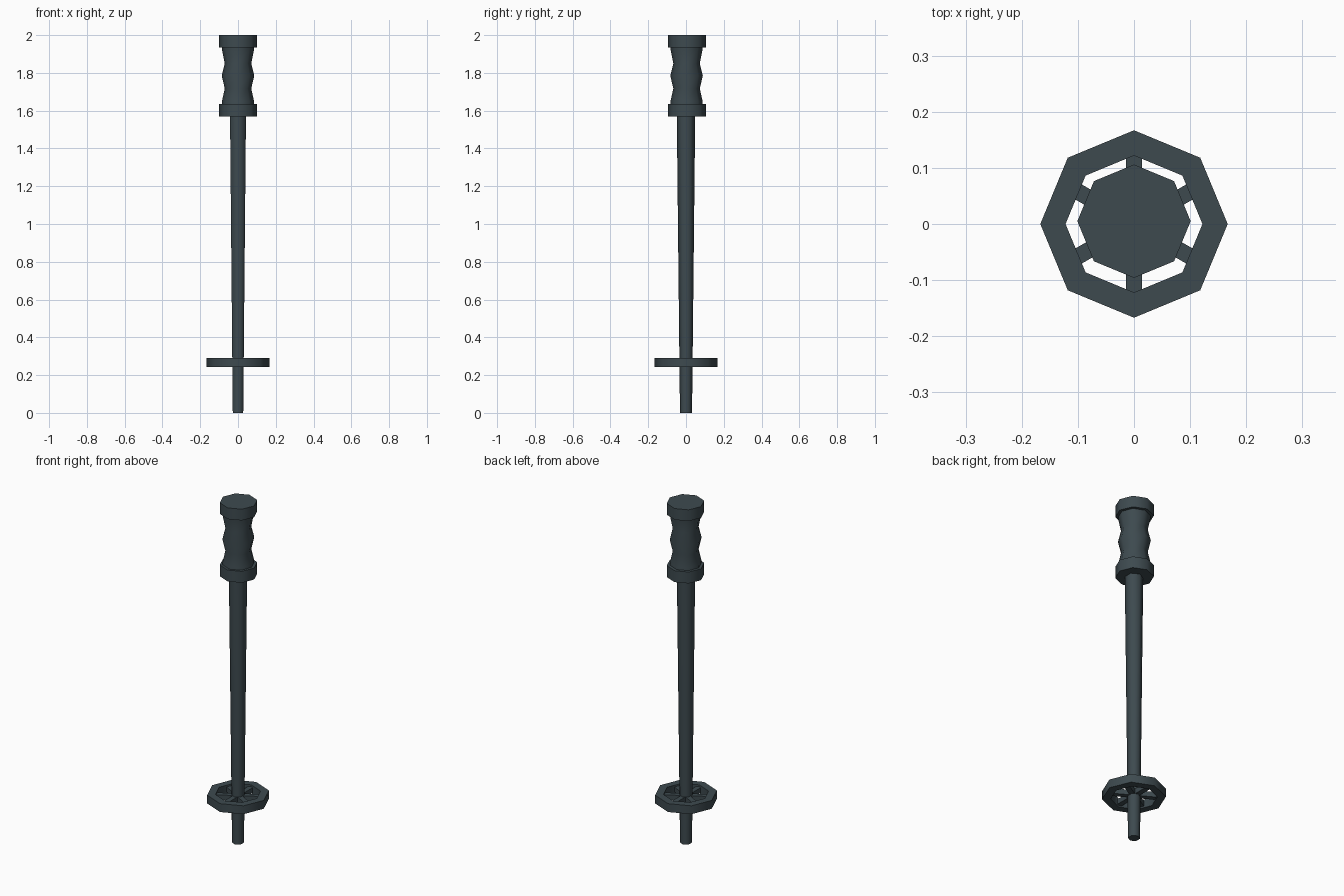
import bpy, bmesh, math
from mathutils import Matrix

if "Cube" in bpy.data.objects:
    bpy.data.objects.remove(bpy.data.objects["Cube"])

slate = bpy.data.materials.new("dark_slate")
slate.diffuse_color = (0.047, 0.068, 0.078, 1)
slate.use_nodes = True
slate.node_tree.nodes["Principled BSDF"].inputs["Base Color"].default_value = slate.diffuse_color


def finish(name, bm):
    bmesh.ops.recalc_face_normals(bm, faces=bm.faces)
    me = bpy.data.meshes.new(name)
    bm.to_mesh(me)
    bm.free()
    me.materials.append(slate)
    ob = bpy.data.objects.new(name, me)
    bpy.context.collection.objects.link(ob)
    bpy.ops.object.select_all(action='DESELECT')
    ob.select_set(True)
    bpy.context.view_layer.objects.active = ob
    bpy.ops.object.shade_smooth_by_angle(angle=math.radians(65))
    return ob


def lathe(name, profile, sides, start=0.0, y=0.0, closed=False):
    """Turn an (r, z) profile round z; ends are capped unless the profile is a loop."""
    bm = bmesh.new()
    rings = []
    for r, z in profile:
        rings.append([bm.verts.new((r * math.cos(start + 2 * math.pi * i / sides),
                                    y + r * math.sin(start + 2 * math.pi * i / sides), z))
                      for i in range(sides)])
    pairs = list(zip(rings, rings[1:]))
    if closed:
        pairs.append((rings[-1], rings[0]))
    else:
        bm.faces.new(rings[0])
        bm.faces.new(rings[-1])
    for a, b in pairs:
        for i in range(sides):
            j = (i + 1) % sides
            bm.faces.new((a[i], a[j], b[j], b[i]))
    return finish(name, bm)


# Tapered hexagonal shaft
lathe("shaft", [(0.032, 0), (0.049, 1.60)], 6, start=math.pi / 6)

# Wavy hand grip between two collars
lathe("grip", [(0.085, 1.60), (0.085, 1.65), (0.070, 1.717), (0.086, 1.785),
               (0.070, 1.85), (0.085, 1.925), (0.085, 1.95)], 8, y=0.003)
lathe("grip_lower_collar", [(0.101, 1.568), (0.101, 1.635)], 8, y=0.005)
lathe("grip_top_cap", [(0.101, 1.934), (0.101, 2.0)], 8, y=0.005)

# Basket ring
lathe("basket_ring", [(0.122, 0.242), (0.167, 0.242), (0.167, 0.291), (0.122, 0.291)],
      8, closed=True)

# Six basket spokes
bm = bmesh.new()
for i in range(6):
    m = (Matrix.Rotation(math.radians(30 + 60 * i), 4, 'Z')
         @ Matrix.Translation((0.075, 0, 0.266))
         @ Matrix.Diagonal((0.10, 0.029, 0.03, 1)))
    bmesh.ops.create_cube(bm, size=1, matrix=m)
finish("basket_spokes", bm)
